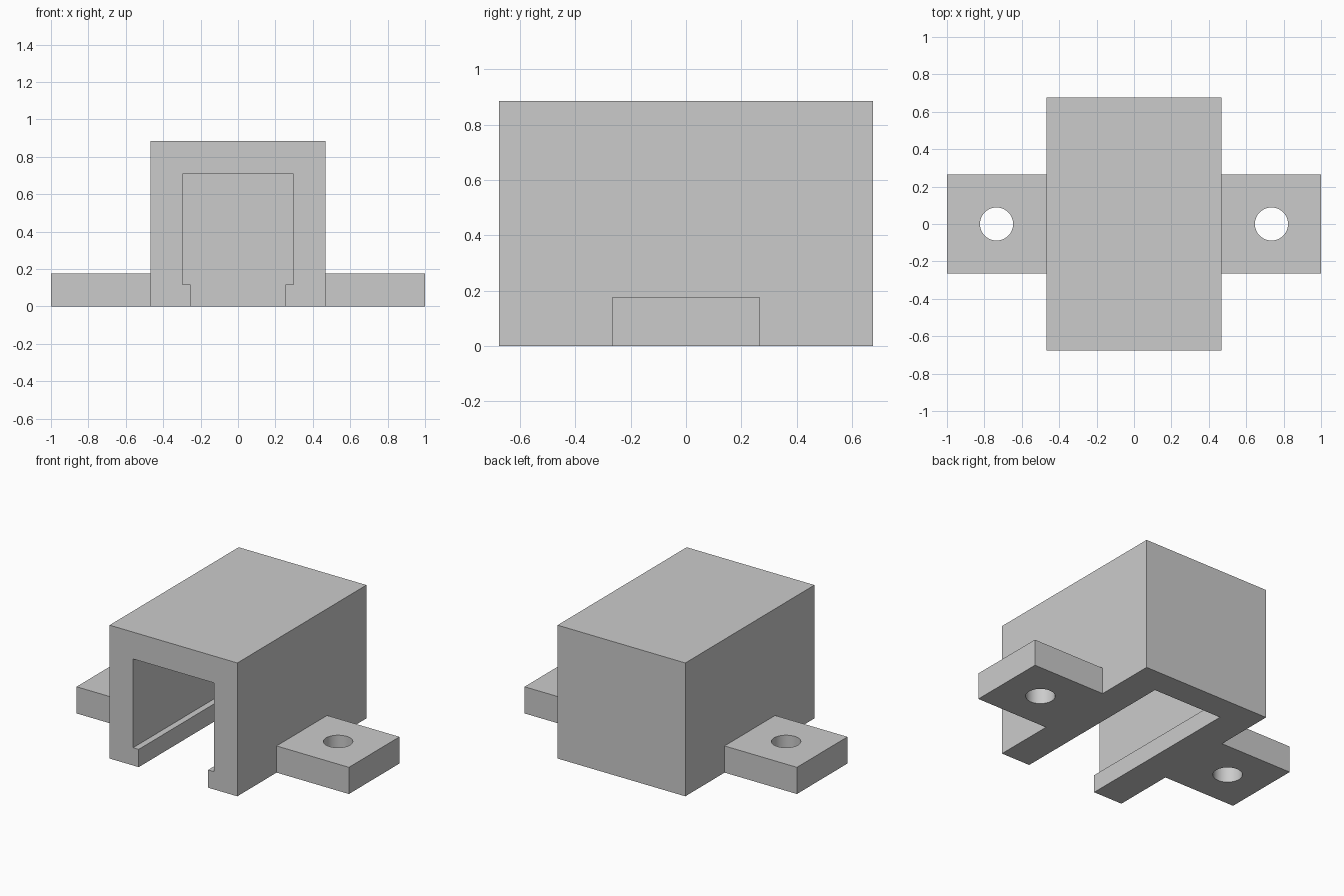
import bpy
import bmesh
import math

cube = bpy.data.objects.get("Cube")
if cube:
    bpy.data.objects.remove(cube, do_unlink=True)

HALF_W, HALF_L, HEIGHT = 0.469, 0.677, 0.885   # housing
TAB_T, TAB_HALF, HOLE_R = 0.177, 0.265, 0.0885  # mounting tabs
BACK = HALF_L - 0.177                           # inside of the back wall

grey = bpy.data.materials.new("plain grey")
grey.use_nodes = True
grey.diffuse_color = (0.6, 0.6, 0.6, 1)
grey.node_tree.nodes["Principled BSDF"].inputs["Base Color"].default_value = (0.6, 0.6, 0.6, 1)


def prism(name, points, depth):
    """Extrude a closed 3D outline along a vector."""
    bm = bmesh.new()
    face = bm.faces.new([bm.verts.new(p) for p in points])
    top = bmesh.ops.extrude_face_region(bm, geom=[face])["geom"]
    bmesh.ops.translate(bm, vec=depth, verts=[v for v in top if isinstance(v, bmesh.types.BMVert)])
    bmesh.ops.recalc_face_normals(bm, faces=bm.faces)
    mesh = bpy.data.meshes.new(name)
    bm.to_mesh(mesh)
    bm.free()
    mesh.materials.append(grey)
    obj = bpy.data.objects.new(name, mesh)
    bpy.context.collection.objects.link(obj)
    return obj


def cut(obj, cutter):
    """Subtract a cutter, apply the result and remove the cutter."""
    mod = obj.modifiers.new("cut", "BOOLEAN")
    mod.operation = "DIFFERENCE"
    mod.solver = "EXACT"
    mod.object = cutter
    bpy.ops.object.select_all(action="DESELECT")
    obj.select_set(True)
    bpy.context.view_layer.objects.active = obj
    bpy.ops.object.modifier_apply(modifier=mod.name)
    bpy.data.objects.remove(cutter, do_unlink=True)


def rectangle(x0, x1, y0, y1, z=0):
    return [(x0, y0, z), (x1, y0, z), (x1, y1, z), (x0, y1, z)]


# Housing block with a lipped channel, closed at the back
housing = prism("housing", rectangle(-HALF_W, HALF_W, -HALF_L, HALF_L), (0, 0, HEIGHT))
half = [(0.255, -0.1), (0.255, 0.118), (0.296, 0.118), (0.296, 0.707)]
outline = half + [(-x, z) for x, z in reversed(half)]
front = -HALF_L - 0.1
channel = prism("channel_cutter", [(x, front, z) for x, z in outline], (0, BACK - front, 0))
cut(housing, channel)

# Mounting tabs, each with a round screw hole
for side, name in ((1, "left_tab"), (-1, "right_tab")):
    x0, x1 = sorted((side * HALF_W, side))
    tab = prism(name, rectangle(x0, x1, -TAB_HALF, TAB_HALF), (0, 0, TAB_T))
    centre = side * (1 - TAB_HALF)
    ring = [(centre + HOLE_R * math.cos(math.tau * i / 64), HOLE_R * math.sin(math.tau * i / 64), -0.1)
            for i in range(64)]
    cut(tab, prism("hole_cutter", ring, (0, 0, TAB_T + 0.2)))
    bpy.ops.object.shade_smooth_by_angle(angle=math.radians(30))
